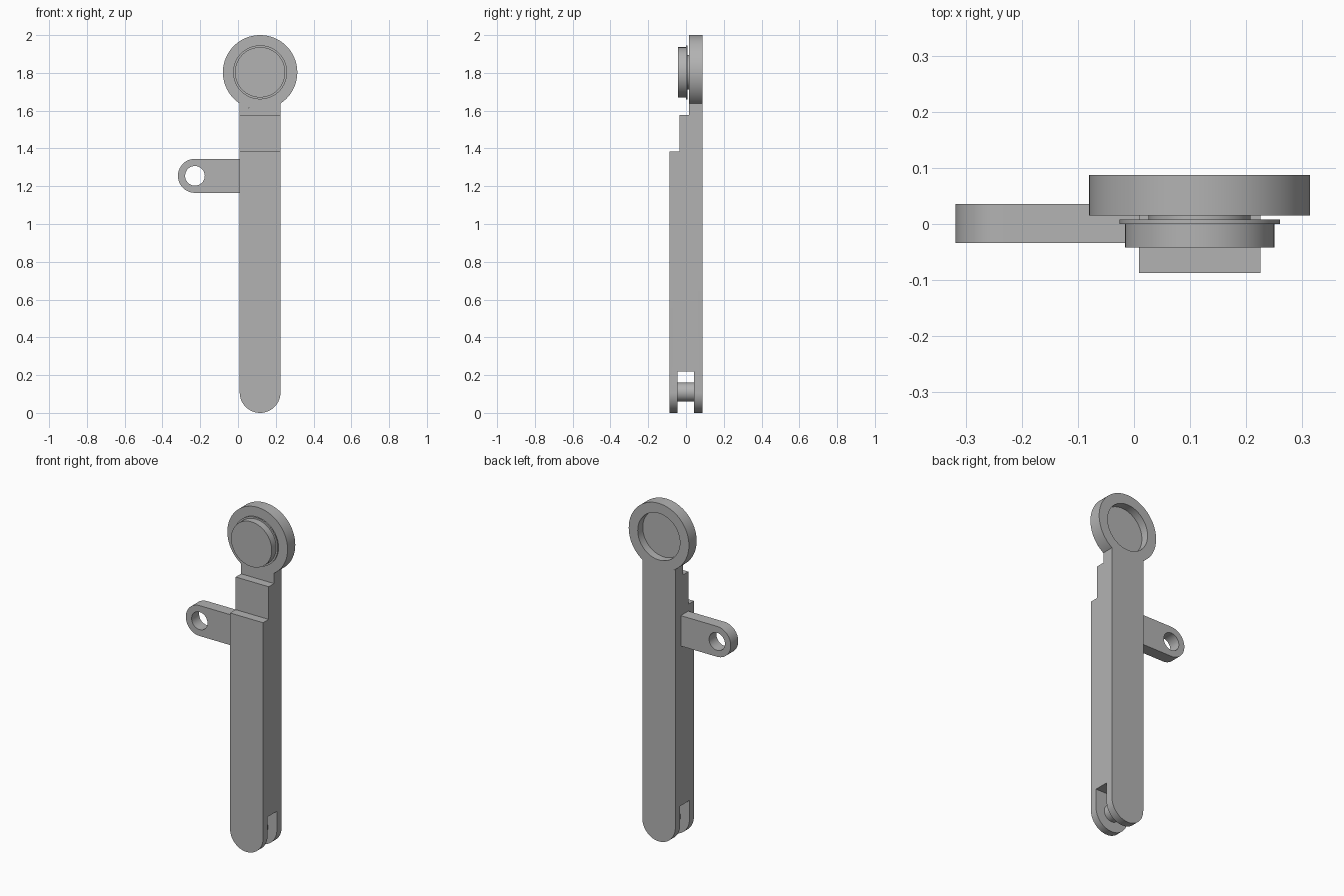
import bpy, bmesh, math
from mathutils import Vector

if "Cube" in bpy.data.objects:
    bpy.data.objects.remove(bpy.data.objects["Cube"])

grey = bpy.data.materials.new("plain grey")
grey.use_nodes = True
COLOUR = (0.45, 0.45, 0.45, 1)
grey.diffuse_color = COLOUR
grey.node_tree.nodes["Principled BSDF"].inputs["Base Color"].default_value = COLOUR

CX = 0.117          # centre line of the bar
HALF = 0.108        # half width of the bar
FRONT, BACK = -0.087, 0.087
RING_Z, RING_R = 1.803, 0.197


def finish(name, bm):
    bmesh.ops.remove_doubles(bm, verts=bm.verts, dist=1e-5)
    bmesh.ops.recalc_face_normals(bm, faces=bm.faces)
    mesh = bpy.data.meshes.new(name)
    bm.to_mesh(mesh)
    bm.free()
    mesh.materials.append(grey)
    ob = bpy.data.objects.new(name, mesh)
    bpy.context.collection.objects.link(ob)
    return ob


def arc(x, z, r, start, end, n=32):
    angles = [math.radians(start + (end - start) * i / n) for i in range(n + 1)]
    return [(x + r * math.cos(a), z + r * math.sin(a)) for a in angles]


def plate(name, outline, y0, y1):
    """Extrude an x-z outline from y0 to y1."""
    bm = bmesh.new()
    face = bm.faces.new([bm.verts.new((x, y0, z)) for x, z in outline])
    new = bmesh.ops.extrude_face_region(bm, geom=[face])["geom"]
    verts = [v for v in new if isinstance(v, bmesh.types.BMVert)]
    bmesh.ops.translate(bm, verts=verts, vec=(0, y1 - y0, 0))
    return finish(name, bm)


def box(x0, x1, y0, y1, z0, z1):
    return plate("cutter", [(x0, z0), (x1, z0), (x1, z1), (x0, z1)], y0, y1)


def turned(name, profile, x, z, steps=96):
    """Spin a (radius, y) profile around the y axis."""
    bm = bmesh.new()
    verts = [bm.verts.new((x + r, y, z)) for r, y in profile]
    edges = [bm.edges.new(pair) for pair in zip(verts, verts[1:])]
    bmesh.ops.spin(bm, geom=verts + edges, cent=(x, 0, z), axis=(0, 1, 0),
                   angle=math.tau, steps=steps)
    return finish(name, bm)


def cut(ob, cutters):
    for c in cutters:
        mod = ob.modifiers.new("cut", "BOOLEAN")
        mod.operation, mod.solver, mod.object = "DIFFERENCE", "EXACT", c
    bpy.context.view_layer.update()
    done = ob.evaluated_get(bpy.context.evaluated_depsgraph_get())
    mesh = bpy.data.meshes.new_from_object(done)
    ob.modifiers.clear()
    ob.data = mesh
    for c in cutters:
        bpy.data.objects.remove(c)


# Bar: round foot, top hollowed to seat against the ring
seat = math.degrees(math.acos(HALF / RING_R))
outline = arc(CX, HALF, HALF, 180, 360) + arc(CX, RING_Z, RING_R, -seat, seat - 180)
bar = plate("bar", outline, FRONT, BACK)
cut(bar, [
    box(-0.2, 0.5, -0.2, -0.035, 1.385, 2),     # lower front step
    box(-0.2, 0.5, -0.2, 0.015, 1.578, 2),      # upper front step
    box(-0.2, 0.5, -0.045, 0.042, -0.1, 0.22),  # foot slot
])

# Pin across the foot slot
foot_pin = turned("foot_pin", [(0, -0.046), (0.05, -0.046), (0.05, 0.043), (0, 0.043)],
                  CX, HALF + 0.002)

# Ring, open at the back with a recessed floor
ring = turned("ring", [(0, 0.015), (RING_R, 0.015), (RING_R, BACK), (0.138, BACK),
                       (0.138, 0.04), (0, 0.04)], CX, RING_Z)

# Button with neck, flange and cap
button = turned("button", [(0, 0.016), (0.091, 0.016), (0.091, 0.008), (0.143, 0.008),
                           (0.143, 0), (0.133, 0), (0.133, -0.042), (0, -0.042)],
                CX, RING_Z)

# Side arm with a round eye
ARM_X, ARM_Z, ARM_R = -0.228, 1.255, 0.09
arm = plate("side_arm", arc(ARM_X, ARM_Z, ARM_R, 90, 270)
            + [(CX - HALF, ARM_Z - ARM_R), (CX - HALF, ARM_Z + ARM_R)], -0.034, 0.036)
cut(arm, [plate("cutter", arc(ARM_X, ARM_Z, 0.052, 0, 360, 48)[:-1], -0.2, 0.2)])

# Smooth the round walls and keep the edges sharp
for ob in (bar, foot_pin, ring, button, arm):
    bpy.ops.object.select_all(action="DESELECT")
    ob.select_set(True)
    bpy.context.view_layer.objects.active = ob
    bpy.ops.object.shade_smooth_by_angle(angle=math.radians(30))
